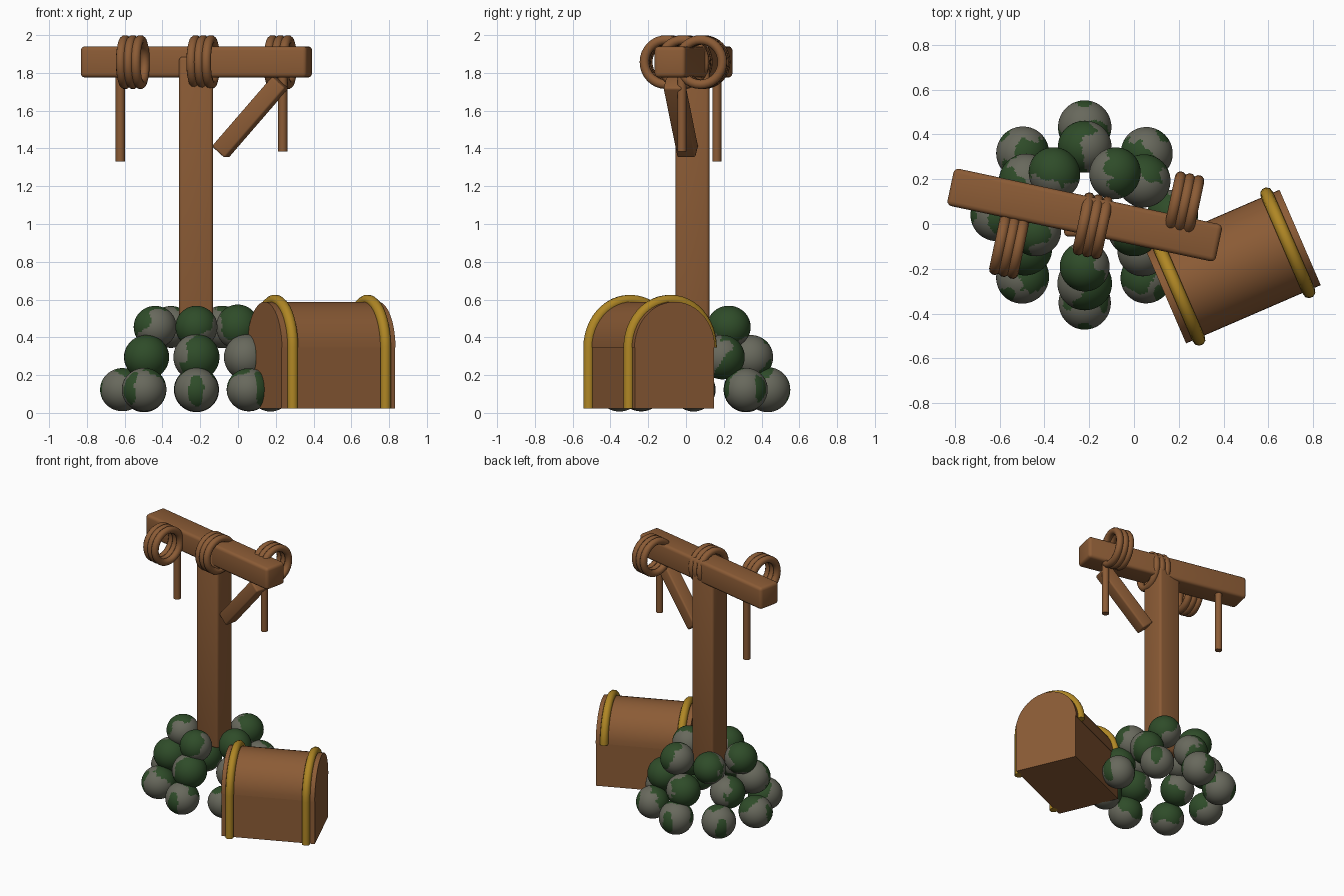
import bpy, bmesh, math, random
from mathutils import Vector, Matrix, noise

if "Cube" in bpy.data.objects:
    bpy.data.objects.remove(bpy.data.objects["Cube"])

random.seed(4)


def material(name, rgb):
    m = bpy.data.materials.new(name)
    m.diffuse_color = (*rgb, 1)
    m.use_nodes = True
    m.node_tree.nodes["Principled BSDF"].inputs["Base Color"].default_value = m.diffuse_color
    return m


WOOD = material("brown wood", (0.258, 0.105, 0.036))
GOLD = material("gold metal", (0.43, 0.24, 0.018))
STONE = material("grey stone", (0.138, 0.14, 0.108))
MOSS = material("green moss", (0.028, 0.072, 0.022))


def finish(bm, name, mats, matrix=Matrix(), smooth=True):
    mesh = bpy.data.meshes.new(name)
    bmesh.ops.recalc_face_normals(bm, faces=bm.faces)
    bm.to_mesh(mesh)
    bm.free()
    ob = bpy.data.objects.new(name, mesh)
    bpy.context.collection.objects.link(ob)
    ob.matrix_world = matrix
    for m in mats:
        mesh.materials.append(m)
    if smooth:
        bpy.ops.object.select_all(action='DESELECT')
        ob.select_set(True)
        bpy.context.view_layer.objects.active = ob
        bpy.ops.object.shade_smooth_by_angle(angle=math.radians(35))
    return ob


def timber(name, size, matrix, bevel=0.018):
    bm = bmesh.new()
    bmesh.ops.create_cube(bm, size=1)
    bmesh.ops.scale(bm, vec=size, verts=bm.verts)
    if bevel:
        bmesh.ops.bevel(bm, geom=bm.edges[:], offset=bevel, segments=3,
                        profile=0.5, affect='EDGES')
    return finish(bm, name, [WOOD], matrix)


def tube(name, points, radius, mat, matrix=Matrix(), closed=False):
    """Round tube following a list of points."""
    cu = bpy.data.curves.new(name, 'CURVE')
    cu.dimensions = '3D'
    cu.bevel_depth = radius
    cu.bevel_resolution = 3
    cu.use_fill_caps = True
    sp = cu.splines.new('POLY')
    sp.points.add(len(points) - 1)
    for p, co in zip(sp.points, points):
        p.co = (*co, 1)
    sp.use_cyclic_u = closed
    sp.use_smooth = True
    cu.materials.append(mat)
    ob = bpy.data.objects.new(name, cu)
    bpy.context.collection.objects.link(ob)
    ob.matrix_world = matrix
    return ob


def place(x, y, z, turn=0):
    return Matrix.Translation((x, y, z)) @ Matrix.Rotation(math.radians(turn), 4, 'Z')


# Post (its foot is buried in the boulders) and slanted crossbeam
BEAM_TURN = -12
timber("post", (0.18, 0.18, 1.485), place(-0.222, 0.034, 1.1425), 0.018)
timber("crossbeam", (1.225, 0.17, 0.165), place(-0.22, 0.04, 1.858, BEAM_TURN), 0.022)

# Diagonal brace
low, high = Vector((-0.095, 0.01, 1.38)), Vector((0.225, -0.065, 1.75))
along = (high - low).normalized()
side = Vector((0, 0, 1)).cross(along).normalized()
basis = Matrix((along, side, along.cross(side))).transposed().to_4x4()
timber("brace", ((high - low).length, 0.1, 0.095),
       Matrix.Translation((low + high) / 2) @ basis, 0.012)

# Rope coils of three rings each
for name, x, y in (("left", -0.557, -0.096), ("middle", -0.184, -0.008), ("right", 0.224, 0.086)):
    for k in (-1, 0, 1):
        ring = [(k * 0.041, 0.118 * math.cos(a), 0.118 * math.sin(a))
                for a in (i * math.tau / 32 for i in range(32))]
        tube(f"{name}_rope_ring", ring, 0.0255, WOOD, place(x, y, 1.857, BEAM_TURN), True)

# Hanging rope ends
for name, x, y, z in (("left", -0.623, 0.163, 1.33), ("right", 0.237, -0.022, 1.385)):
    tube(f"{name}_rope_end", [(x, y, z), (x, y, 1.82)], 0.025, WOOD)

# Chest body and domed lid
CHEST = place(0.441, -0.19, 0, 23.4)
LENGTH, HALF, SPLIT = 0.655, 0.228, 0.345
timber("chest_body", (LENGTH, HALF * 2, SPLIT - 0.022),
       CHEST @ Matrix.Translation((0, 0, (SPLIT + 0.022) / 2)), 0)


def arch(x, half, rise):
    return [(x, -half * math.cos(a), SPLIT + rise * math.sin(a))
            for a in (i * math.pi / 24 for i in range(25))]


bm = bmesh.new()
lid = bm.faces.new([bm.verts.new(p) for p in arch(-LENGTH / 2, HALF + 0.004, 0.243)])
out = bmesh.ops.extrude_face_region(bm, geom=[lid], use_keep_orig=True)
bmesh.ops.translate(bm, vec=(LENGTH, 0, 0),
                    verts=[v for v in out["geom"] if isinstance(v, bmesh.types.BMVert)])
finish(bm, "chest_lid", [WOOD], CHEST)

# Gold bands over the lid and down the chest front
for x in (-LENGTH / 2 + 0.06, LENGTH / 2 - 0.06):
    path = [(x, -HALF - 0.01, 0.022)] + arch(x, HALF + 0.01, 0.252)
    tube("chest_band", path, 0.029, GOLD, CHEST)


# Mossy boulders piled in three rings round the post; x of each faces outward
def boulder(name, matrix, radius, mossy):
    bm = bmesh.new()
    bmesh.ops.create_uvsphere(bm, u_segments=64, v_segments=40, radius=radius)
    seed = Vector([random.uniform(-50, 50) for _ in range(3)])
    for f in bm.faces:
        p = f.calc_center_median() / radius
        wobble = 0.45 * noise.noise(p * 1.6 + seed) + 0.12 * noise.noise(p * 5 + seed)
        f.material_index = int(mossy(p, wobble))
    stretch = Matrix.Diagonal([random.uniform(0.97, 1.04) for _ in range(3)] + [1])
    finish(bm, name, [STONE, MOSS], matrix @ stretch)


def lower_moss(p, w):
    # inner upper side, plus a narrow upright patch outside
    strip = p.x > 0 and (p.y / 0.34) ** 2 + (p.z / 0.72) ** 2 < 1 + 2 * w
    return strip or p.dot(Vector((-0.85, 0, 0.5))) + w > 0.3


def middle_moss(p, w):
    return p.dot(Vector((0.2, 0.85, -0.3))) + w > -0.22


def upper_moss(p, w):
    return p.dot(Vector((0.6, -0.5, 0.5))) + w > 0.12


for name, count, ring, z, start, r, moss in (
        ("lower", 8, 0.392, 0.123, 0, 0.116, lower_moss),
        ("middle", 6, 0.305, 0.295, 30, 0.118, middle_moss),
        ("upper", 5, 0.23, 0.455, 54, 0.114, upper_moss)):
    for i in range(count):
        deg = start + i * 360 / count
        a = math.radians(deg)
        spot = place(-0.22 + ring * math.cos(a), 0.04 + ring * math.sin(a), z, deg)
        boulder(f"{name}_boulder", spot, r, moss)
